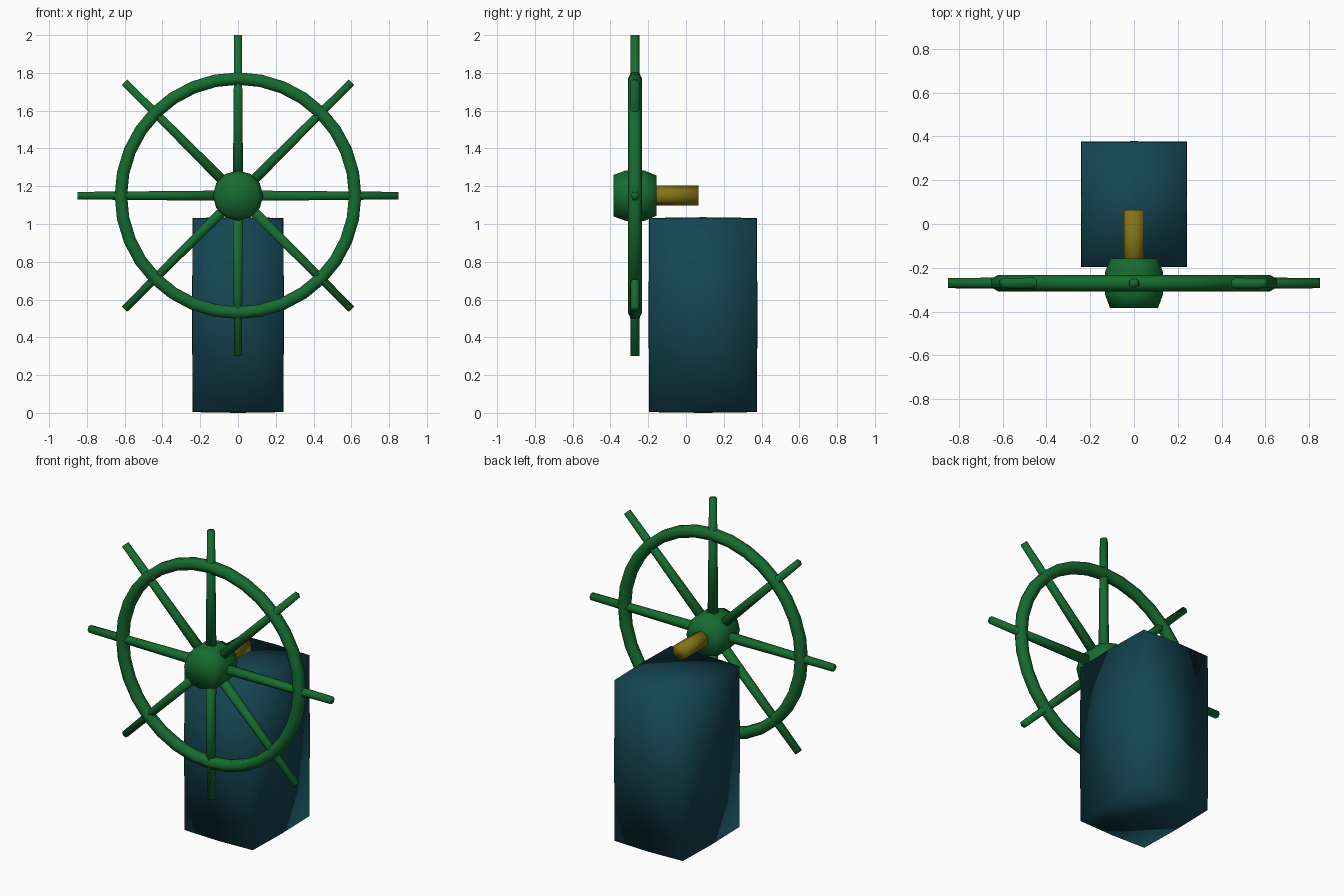
import bpy, bmesh, math
from mathutils import Matrix, Vector

if "Cube" in bpy.data.objects:
    bpy.data.objects.remove(bpy.data.objects["Cube"])

WHEEL = Vector((0, -0.27, 1.15))


def material(name, rgb):
    m = bpy.data.materials.new(name)
    m.diffuse_color = (*rgb, 1)
    m.use_nodes = True
    m.node_tree.nodes["Principled BSDF"].inputs["Base Color"].default_value = m.diffuse_color
    return m


GREEN = material("green_paint", (0.008, 0.15, 0.03))
YELLOW = material("yellow_paint", (0.23, 0.17, 0.008))
BLUE = material("blue_teal_paint", (0.007, 0.06, 0.085))


def finish(name, bm, mat, loc):
    bmesh.ops.recalc_face_normals(bm, faces=bm.faces)
    for f in bm.faces:
        f.smooth = True
    me = bpy.data.meshes.new(name)
    bm.to_mesh(me)
    bm.free()
    me.materials.append(mat)
    ob = bpy.data.objects.new(name, me)
    ob.location = loc
    bpy.context.collection.objects.link(ob)
    return ob


def lathe(name, profile, sides, mat, loc, closed=False):
    """Spin (radius, y) points around the y axis; open profiles get end caps."""
    bm = bmesh.new()
    rings = []
    for i in range(sides):
        a = math.tau * i / sides
        rings.append([bm.verts.new((r * math.sin(a), y, r * math.cos(a))) for r, y in profile])
    n = len(profile)
    for i in range(sides):
        a, b = rings[i], rings[(i + 1) % sides]
        for j in range(n if closed else n - 1):
            k = (j + 1) % n
            bm.faces.new((a[j], a[k], b[k], b[j]))
    if not closed:
        bm.faces.new([r[0] for r in rings])
        bm.faces.new([r[-1] for r in rings])
    return finish(name, bm, mat, loc)


# Pedestal: box with slightly bulged faces
bm = bmesh.new()
bmesh.ops.create_cube(bm, size=2)
bmesh.ops.subdivide_edges(bm, edges=bm.edges[:], cuts=1, use_grid_fill=True)
for v in bm.verts:
    n = sum(abs(c) > 0.5 for c in v.co)
    v.co *= 1 - 0.008 * (n - 1)
    v.co = Vector((v.co.x * 0.243, v.co.y * 0.288, v.co.z * 0.518))
finish("pedestal", bm, BLUE, (0, 0.09, 0.518))

# Wheel rim: hexagonal section with flats facing in and out
section = [(0.62 + 0.038 * math.sin(math.tau * i / 6), 0.038 * math.cos(math.tau * i / 6))
           for i in range(6)]
lathe("wheel_rim", section, 32, GREEN, WHEEL, closed=True)

# Hub and axle
lathe("hub", [(0.11, -0.113), (0.133, -0.05), (0.133, 0.05), (0.107, 0.113)], 12, GREEN, WHEEL)
lathe("axle", [(0.053, 0.05), (0.053, 0.335)], 6, YELLOW, WHEEL)

# Eight tapered spokes running through the rim into handles
for i in range(8):
    bm = bmesh.new()
    bmesh.ops.create_cone(bm, cap_ends=True, segments=6, radius1=0.032, radius2=0.023, depth=0.85,
                          matrix=Matrix.Rotation(math.tau * i / 8, 4, 'Y')
                          @ Matrix.Translation((0, 0, 0.425)))
    finish(f"spoke_{i + 1}", bm, GREEN, WHEEL)
